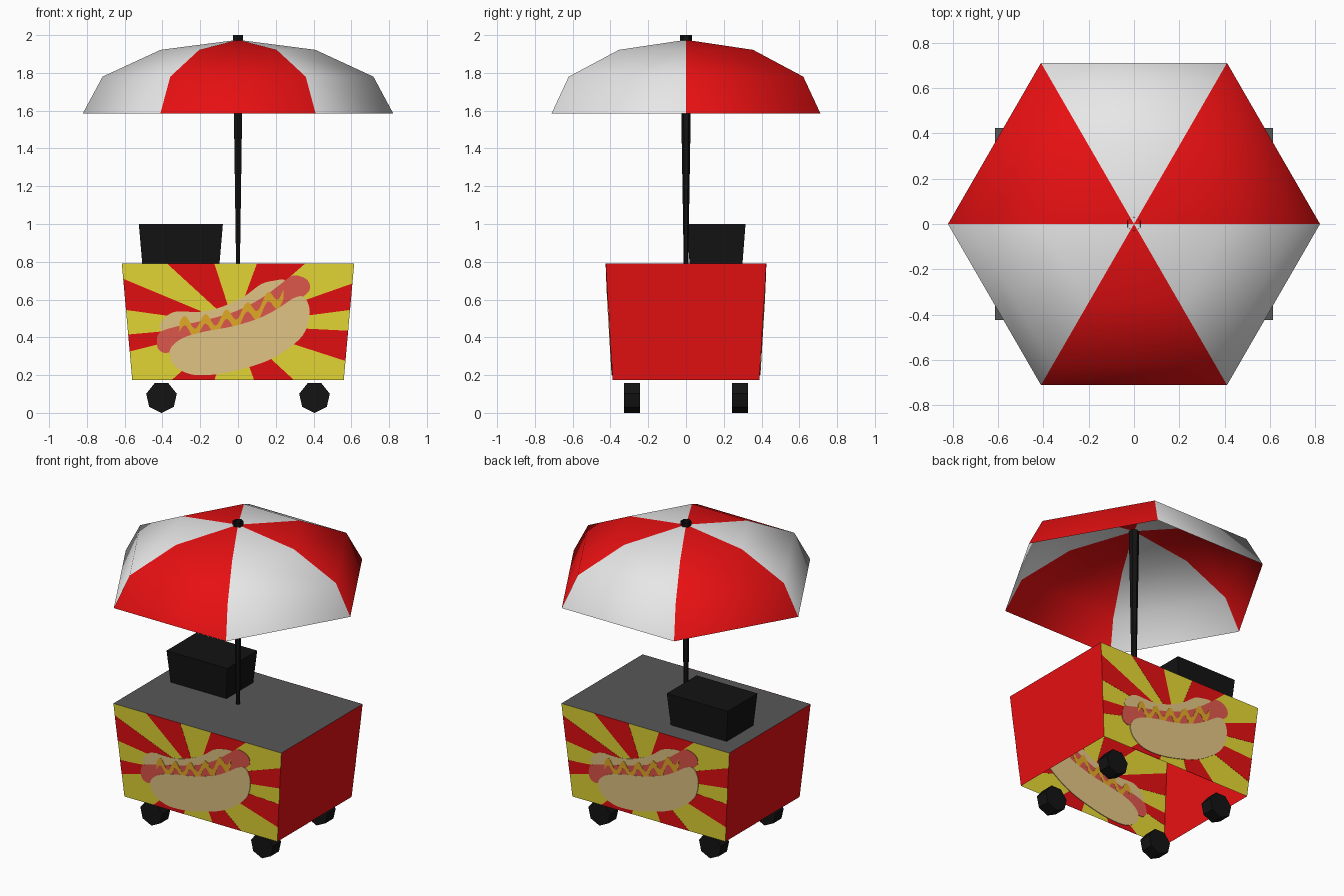
import bpy, bmesh, math
from mathutils import Matrix, Vector

if "Cube" in bpy.data.objects:
    bpy.data.objects.remove(bpy.data.objects["Cube"])


def mat(name, r, g, b):
    m = bpy.data.materials.new(name)
    m.diffuse_color = (r, g, b, 1)
    m.use_nodes = True
    m.node_tree.nodes["Principled BSDF"].inputs["Base Color"].default_value = m.diffuse_color
    return m


RED = mat("red", 0.80, 0.005, 0.006)
WHITE = mat("white", 0.82, 0.82, 0.82)
YELLOW = mat("yellow", 0.80, 0.70, 0.036)
GREY = mat("counter grey", 0.095, 0.095, 0.095)
BLACK = mat("black", 0.0065, 0.0065, 0.0065)
BUN = mat("bun tan", 0.80, 0.58, 0.24)
SAUSAGE = mat("sausage pink", 0.77, 0.10, 0.075)
MUSTARD = mat("mustard", 0.83, 0.44, 0.022)


def finish(bm, name, *mats):
    me = bpy.data.meshes.new(name)
    bm.to_mesh(me)
    bm.free()
    for m in mats:
        me.materials.append(m)
    ob = bpy.data.objects.new(name, me)
    bpy.context.collection.objects.link(ob)
    return ob


def tapered_box(x0, x1, y0, y1, z0, z1, inset_x, inset_y):
    """Box whose bottom is narrower than its top."""
    bm = bmesh.new()
    bmesh.ops.create_cube(bm, size=2)
    for v in bm.verts:
        low = v.co.z < 0
        hx = (x1 - x0) / 2 - (inset_x if low else 0)
        hy = (y1 - y0) / 2 - (inset_y if low else 0)
        v.co = ((x0 + x1) / 2 + v.co.x * hx, (y0 + y1) / 2 + v.co.y * hy, z0 if low else z1)
    bm.normal_update()
    return bm


# Cart body: open underneath, grey counter, red ends, yellow long sides
Z0, Z1 = 0.175, 0.79
bm = tapered_box(-0.615, 0.615, -0.425, 0.425, Z0, Z1, 0.055, 0.037)
bmesh.ops.delete(bm, geom=[f for f in bm.faces if f.normal.z < -0.9], context='FACES')
for f in bm.faces:
    f.material_index = 0 if f.normal.z > 0.9 else 1 if abs(f.normal.x) > 0.9 else 2
finish(bm, "cart_body", GREY, RED, YELLOW)

# Grill box on the counter
finish(tapered_box(-0.525, -0.08, 0.003, 0.315, Z1, 1.0, 0.018, 0.016), "grill_box", BLACK)


# Painted panels: thin plates through the long walls, seen from outside and inside
def side_y(z):
    return -(0.388 + 0.037 * (z - Z0) / (Z1 - Z0))


def plates(name, outlines, t, m):
    bm = bmesh.new()
    for turn in (1, -1):
        for pts in outlines:
            a = [bm.verts.new((turn * x, turn * (side_y(z) - t), z)) for x, z in pts]
            b = [bm.verts.new((turn * x, turn * (side_y(z) + t), z)) for x, z in pts]
            bm.faces.new(a)
            bm.faces.new(b[::-1])
            for i in range(len(a)):
                j = (i + 1) % len(a)
                bm.faces.new((a[j], a[i], b[i], b[j]))
    bmesh.ops.recalc_face_normals(bm, faces=bm.faces)
    finish(bm, name, m)


def rounded(pts, n=4):
    """Closed smooth curve through the points."""
    out, k = [], len(pts)
    for i in range(k):
        p0, p1, p2, p3 = (Vector(pts[(i + d) % k]) for d in (-1, 0, 1, 2))
        for s in range(n):
            t = s / n
            out.append(tuple(0.5 * (2 * p1 + (p2 - p0) * t + (2 * p0 - 5 * p1 + 4 * p2 - p3) * t * t
                                    + (3 * p1 - p0 - 3 * p2 + p3) * t ** 3)))
    return out


def edge_x(z):
    return 0.56 + 0.055 * (z - Z0) / (Z1 - Z0)


# Sunburst rays, each ending on one edge of the panel
centre = (-0.02, 0.465)
rays = []
for z, xa, xb in ((Z1, -0.375, -0.125), (Z1, 0.10, 0.355), (Z0, -0.35, -0.125), (Z0, 0.085, 0.295)):
    rays.append([centre, (xa, z), (xb, z)])
for s, za, zb in ((-1, 0.71, 0.545), (-1, 0.415, 0.325), (1, 0.685, 0.545), (1, 0.435, 0.275)):
    rays.append([centre, (s * edge_x(za), za), (s * edge_x(zb), zb)])
plates("sunburst_rays", rays, 0.001, RED)

plates("back_bun", [rounded([
    (-.41, .44), (-.40, .49), (-.335, .535), (-.205, .535), (-.09, .56), (.03, .615),
    (.12, .68), (.19, .70), (.25, .70), (.23, .62), (0, .49), (-.31, .44)])], 0.002, BUN)
plates("sausage", [rounded([
    (-.43, .37), (-.415, .425), (-.335, .455), (-.18, .49), (-.02, .535), (.12, .605),
    (.23, .685), (.29, .727), (.35, .715), (.38, .68), (.363, .63), (.24, .555),
    (.005, .45), (-.26, .385), (-.365, .32), (-.415, .33)])], 0.003, SAUSAGE)

# Mustard squiggle along the sausage
top, low = [], []
for i in range(81):
    x = -0.31 + 0.55 * i / 80
    z = 0.507 + 0.36 * x + 0.6 * x * x + 0.035 * math.sin(i / 80 * math.tau * 5)
    top.append((x, z + 0.025))
    low.append((x, z - 0.025))
plates("mustard_squiggle", [top + low[::-1]], 0.004, MUSTARD)
plates("front_bun", [rounded([
    (-.36, .335), (-.345, .26), (-.26, .207), (-.14, .202), (.005, .228), (.165, .28),
    (.285, .355), (.355, .43), (.38, .535), (.353, .61), (.30, .61), (.215, .555),
    (.12, .505), (-.02, .46), (-.18, .43), (-.295, .395)])], 0.0047, BUN)

# Wheels: seven-sided, a corner on the ground
R = 0.083
for xn, x in (("left", -0.405), ("right", 0.405)):
    for yn, y in (("front", -0.285), ("back", 0.285)):
        bm = bmesh.new()
        rings = [[bm.verts.new((x + R * math.sin(math.tau * i / 7), y + d,
                                R - R * math.cos(math.tau * i / 7))) for i in range(7)]
                 for d in (-0.042, 0.042)]
        bm.faces.new(rings[0])
        bm.faces.new(rings[1][::-1])
        for i in range(7):
            j = (i + 1) % 7
            bm.faces.new((rings[0][j], rings[0][i], rings[1][i], rings[1][j]))
        bmesh.ops.recalc_face_normals(bm, faces=bm.faces)
        finish(bm, f"{yn}_{xn}_wheel", BLACK)

# Umbrella pole: hollow, widening upwards
bm = bmesh.new()
bmesh.ops.create_cone(bm, cap_ends=False, segments=6, radius1=0.012, radius2=0.032,
                      depth=2.0 - Z1, matrix=Matrix.Translation((0, 0, (2.0 + Z1) / 2)))
finish(bm, "umbrella_pole", BLACK)

# Umbrella canopy: six panels in alternating colours, open underneath
bm = bmesh.new()
apex = bm.verts.new((0, 0, 1.975))
rings = [[bm.verts.new((r * math.cos(math.tau * i / 6), r * math.sin(math.tau * i / 6), z))
          for i in range(6)] for r, z in ((0.41, 1.922), (0.717, 1.78), (0.822, 1.585))]
for i in range(6):
    j = (i + 1) % 6
    faces = [bm.faces.new((apex, rings[0][i], rings[0][j]))]
    for a, b in zip(rings, rings[1:]):
        faces.append(bm.faces.new((a[i], b[i], b[j], a[j])))
    for f in faces:
        f.material_index = i % 2
        f.smooth = True
finish(bm, "umbrella_canopy", RED, WHITE)
